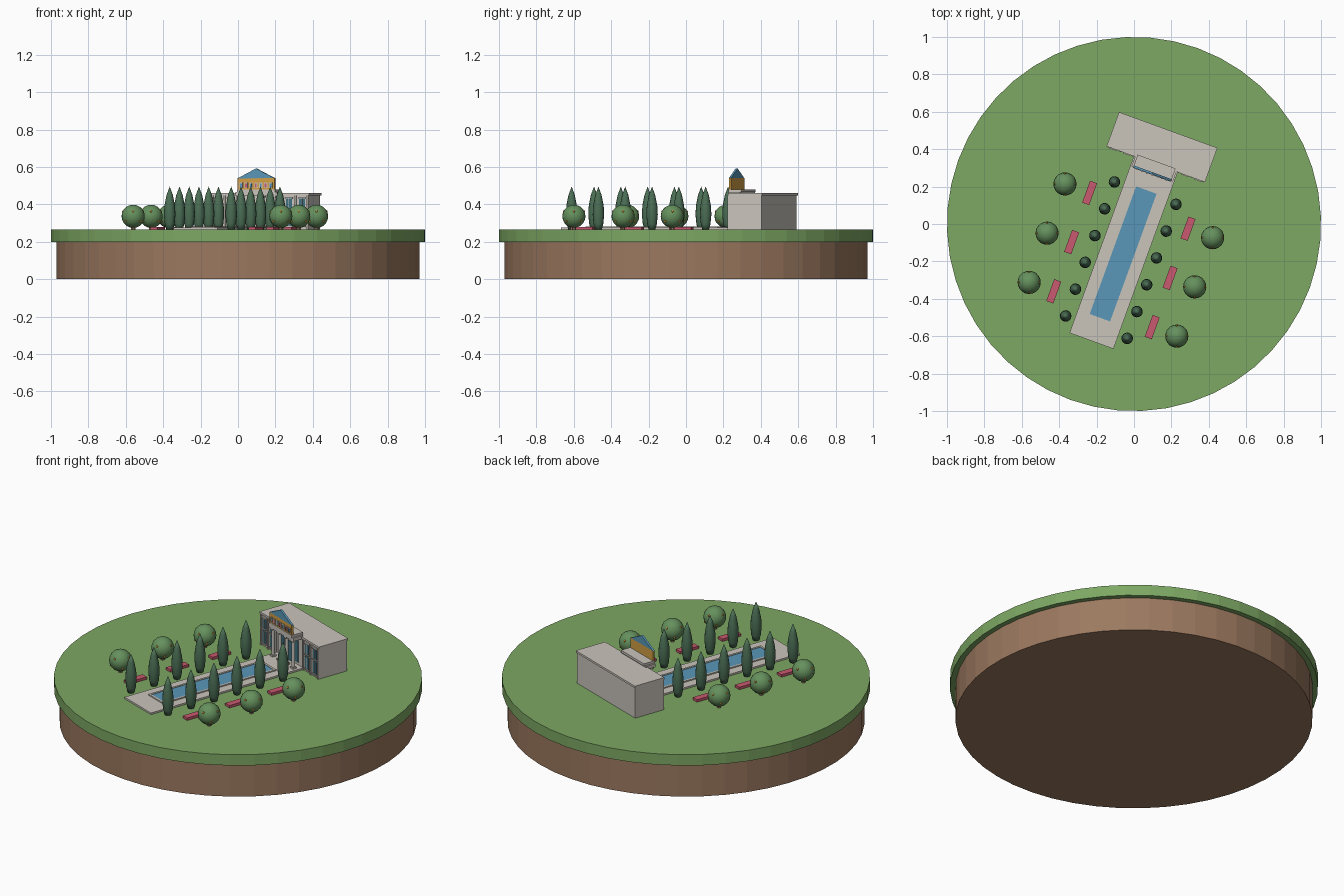
import bpy, bmesh, math
from mathutils import Matrix, Vector

cube = bpy.data.objects.get("Cube")
if cube:
    bpy.data.objects.remove(cube, do_unlink=True)

TURN = Matrix.Rotation(math.radians(-20), 4, 'Z')   # the garden axis is turned on the island
GROUND = 0.265


def material(name, r, g, b):
    m = bpy.data.materials.new(name)
    m.use_nodes = True
    m.diffuse_color = (r, g, b, 1)
    bsdf = m.node_tree.nodes["Principled BSDF"]
    bsdf.inputs["Base Color"].default_value = (r, g, b, 1)
    bsdf.inputs["Roughness"].default_value = 0.9
    return m


GRASS = material("grass green", .205, .39, .125)
SOIL = material("soil brown", .33, .19, .115)
STONE = material("pale stone", .59, .555, .50)
WATER = material("water blue", .10, .31, .48)
CYPRESS = material("cypress green", .07, .155, .09)
LEAF = material("leaf green", .13, .28, .11)
FLOWER = material("flower pink", .58, .10, .16)
GOLD = material("gold", .65, .35, .06)
FRUIT = material("fruit orange", .80, .28, .03)
GLASS = material("window teal", .05, .17, .23)


def finish(name, bm, mat, smooth=False):
    bmesh.ops.recalc_face_normals(bm, faces=bm.faces)
    bm.transform(TURN)
    mesh = bpy.data.meshes.new(name)
    bm.to_mesh(mesh)
    bm.free()
    mesh.materials.append(mat)
    for p in mesh.polygons:
        p.use_smooth = smooth
    ob = bpy.data.objects.new(name, mesh)
    bpy.context.collection.objects.link(ob)
    return ob


def box(name, xs, ys, zs, mat):
    bm = bmesh.new()
    bmesh.ops.create_cube(bm, size=1)
    lo, hi = Vector((xs[0], ys[0], zs[0])), Vector((xs[1], ys[1], zs[1]))
    bm.transform(Matrix.Translation((lo + hi) / 2) @ Matrix.Diagonal((*(hi - lo), 1)))
    return finish(name, bm, mat)


def cylinder(name, at, r, z0, z1, mat, n=12, smooth=False):
    bm = bmesh.new()
    bmesh.ops.create_cone(bm, cap_ends=True, segments=n, radius1=r, radius2=r, depth=z1 - z0,
                          matrix=Matrix.Translation((*at, (z0 + z1) / 2)))
    return finish(name, bm, mat, smooth)


def ball(name, centre, r, mat, rings):
    bm = bmesh.new()
    bmesh.ops.create_uvsphere(bm, u_segments=rings * 2, v_segments=rings, radius=r,
                              matrix=Matrix.Translation(centre))
    return finish(name, bm, mat, True)


def lathe(name, at, profile, mat, n=14):
    bm = bmesh.new()
    verts = [bm.verts.new((r, 0, z)) for r, z in profile]
    edges = [bm.edges.new(pair) for pair in zip(verts, verts[1:])]
    bmesh.ops.spin(bm, geom=verts + edges, cent=(0, 0, 0), axis=(0, 0, 1),
                   angle=math.tau, steps=n)
    bmesh.ops.remove_doubles(bm, verts=bm.verts, dist=1e-4)
    bm.transform(Matrix.Translation((*at, GROUND)))
    return finish(name, bm, mat, True)


# Island
cylinder("soil_base", (0, 0), .97, 0, .2, SOIL, 48)
cylinder("grass_top", (0, 0), 1, .2, GROUND, GRASS, 48)

# Terrace and pool
box("stone_terrace", (-.125, .125), (-.665, .345), (GROUND - .005, .275), STONE)
box("pool_water", (-.058, .058), (-.533, .193), (.27, .279), WATER)
for side in (-1, 1):
    box("pool_side_rim", sorted((side * .058, side * .07)), (-.545, .205), (.27, .282), STONE)
for y in (-.545, .193):
    box("pool_end_rim", (-.058, .058), (y, y + .012), (.27, .282), STONE)

# Cypress avenue
SPINDLE = [(0, 0), (.018, 0), (.026, .03), (.031, .08), (.028, .13), (.017, .185), (0, .23)]
for side in (-1, 1):
    for i in range(6):
        lathe("cypress", (side * .175, -.587 + i * .1525), SPINDLE, CYPRESS)

# Flower beds and fruit trees
for side in (-1, 1):
    for y in (-.485, -.205, .075):
        x = side * .28
        box("flower_bed", (x - .02, x + .02), (y - .062, y + .062), (GROUND - .005, .28), FLOWER)
        x = side * .42
        cylinder("tree_trunk", (x, y), .012, GROUND - .005, .3, SOIL, 8)
        centre = Vector((x, y, .336))
        ball("tree_crown", centre, .062, LEAF, 10)
        for i in range(8):
            a, tilt = i * math.tau / 8 + .35, .45 * (-1) ** i
            d = Vector((math.cos(a) * math.cos(tilt), math.sin(a) * math.cos(tilt), math.sin(tilt)))
            ball("fruit", centre + d * .06, .006, FRUIT, 4)

# Main building
WALL = .345
box("building_walls", (-.275, .275), (WALL, .53), (GROUND - .005, .45), STONE)
box("building_roof", (-.28, .28), (.34, .535), (.448, .46), STONE)

# Wing windows in two storeys, with stone surrounds
for side in (-1, 1):
    for x in (side * .165, side * .24):
        for z0, z1 in ((.285, .355), (.372, .432)):
            box("window", (x - .017, x + .017), (WALL - .004, WALL), (z0, z1), GLASS)
            box("window_bar", (x - .002, x + .002), (WALL - .006, WALL), (z0, z1), STONE)
            box("window_sill", (x - .021, x + .021), (WALL - .01, WALL), (z0 - .006, z0), STONE)
        box("window_lintel", (x - .021, x + .021), (WALL - .01, WALL), (.432, .438), STONE)
    for x in (side * .128, side * .2025, side * .27):
        box("pilaster", (x - .005, x + .005), (WALL - .008, WALL), (GROUND, .448), STONE)

# Entrance portico
box("entrance_door", (-.022, .022), (WALL - .004, WALL), (.275, .39), GLASS)
for x in (-.065, .065):
    box("entrance_window", (x - .015, x + .015), (WALL - .004, WALL), (.29, .42), GLASS)
for i in range(4):
    x = -.096 + i * .064
    cylinder("portico_column", (x, .3), .009, .275, .446, STONE, 12, False)
    box("column_base", (x - .013, x + .013), (.287, .313), (.275, .285), STONE)
    box("column_cap", (x - .013, x + .013), (.287, .313), (.436, .446), STONE)
box("portico_beam", (-.118, .118), (.284, .35), (.446, .466), STONE)
box("portico_slab", (-.108, .108), (.28, .355), (.466, .48), STONE)

# Painted gable screen standing on the portico
box("gable_screen", (-.105, .105), (.282, .294), (.48, .54), GOLD)
for i in range(7):
    x = -.084 + i * .028
    box("painted_panel", (x - .009, x + .009), (.279, .282), (.488, .518), STONE)
    box("painted_figure", (x - .005, x + .005), (.277, .28), (.49, .512),
        (WATER, FLOWER)[i % 2])

bm = bmesh.new()
gable = bm.faces.new([bm.verts.new((x, .282, z))
                      for x, z in ((-.108, .538), (.108, .538), (0, .592))])
out = bmesh.ops.extrude_face_region(bm, geom=[gable])
moved = [v for v in out["geom"] if isinstance(v, bmesh.types.BMVert)]
bmesh.ops.translate(bm, verts=moved, vec=(0, .012, 0))
finish("gable", bm, WATER)
